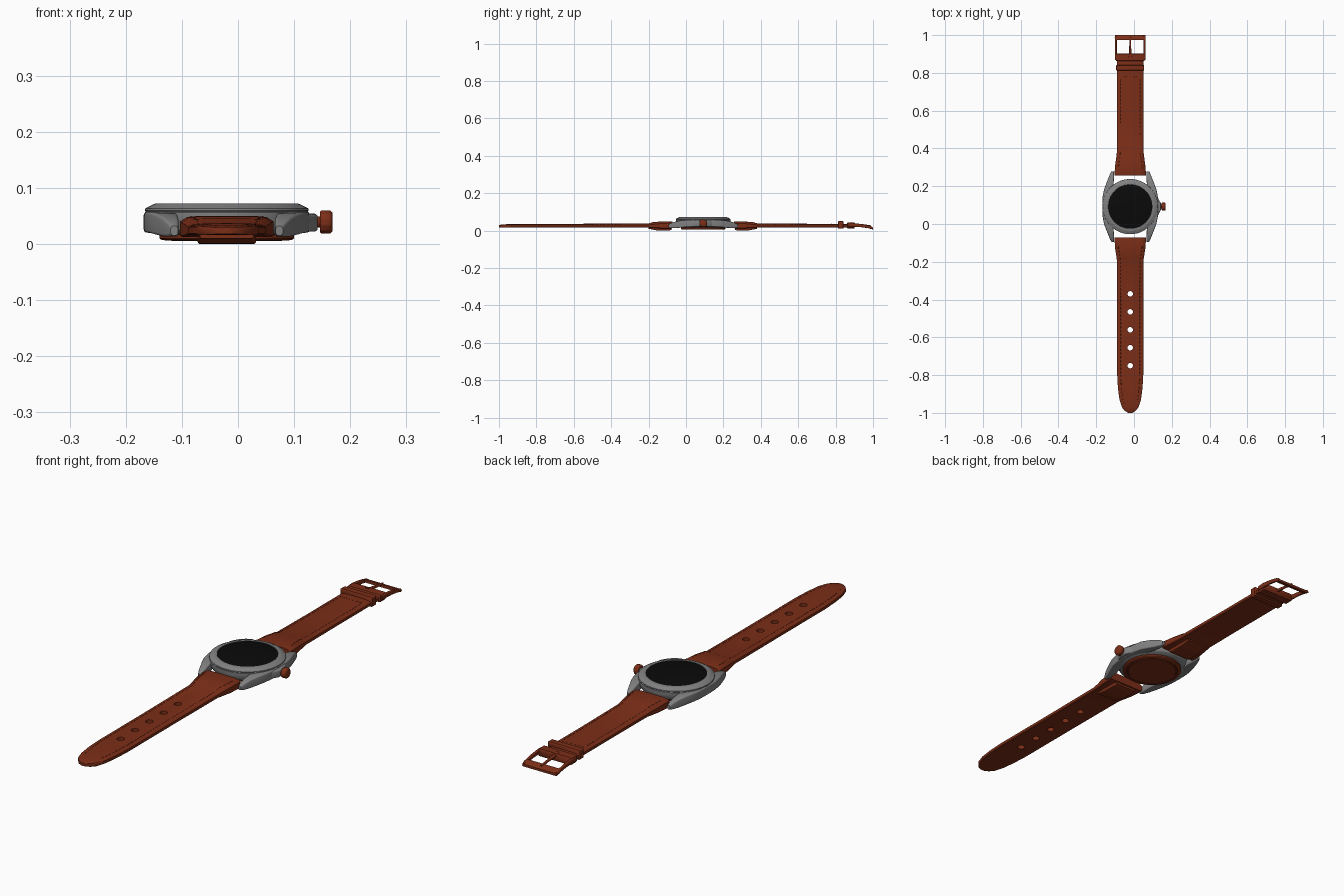
import bpy, bmesh, math

if "Cube" in bpy.data.objects:
    bpy.data.objects.remove(bpy.data.objects["Cube"])

CX, CY = -0.02, 0.092          # centre of the watch head


def material(name, rgb):
    m = bpy.data.materials.new(name)
    m.diffuse_color = (*rgb, 1)
    m.use_nodes = True
    m.node_tree.nodes["Principled BSDF"].inputs["Base Color"].default_value = m.diffuse_color
    return m


BROWN = material("brown_leather", (0.2, 0.027, 0.0085))
BLACK = material("black_glass", (0.003, 0.003, 0.003))
GREY = material("dark_steel", (0.22, 0.22, 0.22))


def smooth(ob, angle):
    bpy.ops.object.select_all(action='DESELECT')
    bpy.context.view_layer.objects.active = ob
    ob.select_set(True)
    bpy.ops.object.shade_smooth_by_angle(angle=math.radians(angle))


def finish(name, bm, mat=None, angle=35):
    bmesh.ops.recalc_face_normals(bm, faces=bm.faces)
    bmesh.ops.translate(bm, verts=bm.verts, vec=(CX, 0, 0))
    me = bpy.data.meshes.new(name)
    bm.to_mesh(me)
    bm.free()
    ob = bpy.data.objects.new(name, me)
    bpy.context.collection.objects.link(ob)
    if mat:
        me.materials.append(mat)
    smooth(ob, angle)
    return ob


def add_loft(bm, loops):
    """Skin a list of equal-length closed loops and cap both ends."""
    rings = [[bm.verts.new(p) for p in loop] for loop in loops]
    n = len(rings[0])
    for a, b in zip(rings, rings[1:]):
        for i in range(n):
            j = (i + 1) % n
            bm.faces.new((a[i], a[j], b[j], b[i]))
    bm.faces.new(rings[0])
    bm.faces.new(rings[-1][::-1])


def loft(name, loops, mat=None, angle=35):
    bm = bmesh.new()
    add_loft(bm, loops)
    return finish(name, bm, mat, angle)


def rrect(y, x0, x1, z0, z1, r=0.004, n=3):
    """Rounded rectangle in the xz plane at depth y."""
    pts = []
    for cx, cz, a0 in ((x1 - r, z1 - r, 0), (x0 + r, z1 - r, 90), (x0 + r, z0 + r, 180), (x1 - r, z0 + r, 270)):
        for k in range(n + 1):
            a = math.radians(a0 + 90 * k / n)
            pts.append((cx + r * math.cos(a), y, cz + r * math.sin(a)))
    return pts


def lathe(name, profile, mat=None, seg=96):
    """Turn an (r, z) profile about the head's vertical axis."""
    loops = [[(r * math.cos(2 * math.pi * i / seg), CY + r * math.sin(2 * math.pi * i / seg), z)
              for i in range(seg)] for r, z in profile]
    return loft(name, loops, mat, 25)


# Watch head: case with bezel, dial glass, back cover
lathe("case", [(.118, .016), (.128, .018), (.138, .025), (.144, .036), (.146, .046), (.146, .056),
               (.1445, .058), (.146, .060), (.1455, .063), (.131, .0705), (.127, .072), (.117, .072), (.115, .070)], GREY)
lathe("dial_glass", [(.116, .066), (.116, .0712), (.113, .0722)], BLACK)
lathe("back_cover", [(.12, .018), (.12, .010), (.116, .007), (.106, .006), (.104, .0075), (.100, .0075), (.098, .005)], BROWN)

# Lugs: one rail per side, running to both strap ends
half = [(0, .10, .148, .020, .057), (.05, .10, .1465, .020, .057), (.09, .095, .139, .019, .057),
        (.12, .088, .128, .016, .054), (.15, .086, .116, .013, .048), (.175, .086, .106, .013, .039),
        (.186, .087, .100, .015, .032)]
rail = [(-d, *r) for d, *r in half[:0:-1]] + half
for side, s in (("left", -1), ("right", 1)):
    loft("lugs_" + side, [[(s * x, y, z) for x, y, z in rrect(CY + d, i, o, b, t, .0055, 4)]
                          for d, i, o, b, t in rail], GREY, 50)

# Crown guard and ribbed crown
guard = [(-.085, .124), (-.05, .145), (-.03, .155), (-.018, .162), (.018, .162), (.03, .155), (.05, .145), (.085, .124)]
loft("crown_guard", [rrect(CY + d, .10, x, .022, .054, .006) for d, x in guard], GREY, 50)
teeth = 48
loft("crown", [[(x, CY + (r - rib * (i % 4 == 0)) * math.cos(2 * math.pi * i / teeth),
                 .039 + (r - rib * (i % 4 == 0)) * math.sin(2 * math.pi * i / teeth)) for i in range(teeth)]
               for x, r, rib in ((.15, .010, 0), (.166, .010, 0), (.166, .018, 0), (.169, .021, .0012),
                                 (.184, .021, .0012), (.188, .017, 0))], BROWN, 60)

# Strap halves: (y, half width, bottom, edge top, centre top)
lower = [(-.072, .083, .013, .038, .048), (-.085, .083, .012, .040, .050), (-.13, .080, .012, .038, .049),
         (-.18, .072, .014, .033, .045), (-.20, .070, .016, .031, .038), (-.50, .069, .016, .030, .037),
         (-.80, .069, .016, .030, .036), (-.87, .065, .016, .030, .036), (-.93, .057, .016, .030, .035),
         (-.97, .044, .016, .029, .034), (-.99, .028, .017, .028, .032), (-1.0, .010, .018, .027, .030)]
upper = [(.256, .083, .013, .038, .048), (.27, .083, .012, .040, .050), (.31, .080, .012, .038, .049),
         (.36, .073, .014, .033, .045), (.38, .071, .016, .031, .039), (.60, .070, .016, .030, .037),
         (.89, .070, .016, .030, .036)]


def strap_loop(y, w, z0, ze, zt):
    right = [(.95 * w, z0), (w, z0 + .003), (w, ze), (.96 * w, ze + .002), (.85 * w, zt - .002), (.6 * w, zt)]
    pts = right + [(-x, z) for x, z in right[::-1]]
    return [(x, y, z) for x, z in pts]


def at(sections, y):
    """Half width and top height of a strap at y."""
    s = sorted(sections)
    for a, b in zip(s, s[1:]):
        if a[0] <= y <= b[0]:
            t = (y - a[0]) / (b[0] - a[0])
            return a[1] + t * (b[1] - a[1]), a[4] + t * (b[4] - a[4])


strap_lower = loft("strap_lower", [strap_loop(*s) for s in lower], BROWN, 30)
loft("strap_upper", [strap_loop(*s) for s in upper], BROWN, 30)

# Buckle holes
bm = bmesh.new()
for k in range(5):
    y = -.37 - .095 * k
    add_loft(bm, [[(.0145 * math.cos(math.pi * i / 12), y + .0145 * math.sin(math.pi * i / 12), z)
                   for i in range(24)] for z in (-.05, .1)])
cutter = finish("hole_cutter", bm)
cutter.hide_render = True
mod = strap_lower.modifiers.new("holes", 'BOOLEAN')
mod.operation, mod.solver, mod.object = 'DIFFERENCE', 'EXACT', cutter
bpy.context.view_layer.objects.active = strap_lower
bpy.ops.object.modifier_apply(modifier="holes")
bpy.data.objects.remove(cutter)
smooth(strap_lower, 30)


# Stitching along both edges
def stitches(name, sections, y0, y1, cross=None):
    bm = bmesh.new()
    n = int(abs(y1 - y0) / .02)
    for k in range(n):
        y = y0 + (y1 - y0) * k / n
        w, z = at(sections, y)
        w2, z2 = at(sections, y - .012)
        for s in (-1, 1):
            a, b = s * (w - .018), s * (w2 - .018)
            add_loft(bm, [rrect(y, a - .0015, a + .0015, z - .004, z - .0002, .001, 1),
                          rrect(y - .012, b - .0015, b + .0015, z2 - .004, z2 - .0002, .001, 1)])
    if cross:
        z = at(sections, cross)[1]
        for k in range(6):
            x = -.05 + .0176 * k
            add_loft(bm, [rrect(cross + d, x, x + .012, z - .003, z + .0006, .001, 1) for d in (0, .003)])
    finish(name, bm, BROWN)


stitches("stitching_lower", lower, -.10, -.96)
stitches("stitching_upper", upper, .30, .785, .778)

# Folded pads under the lug ends
for name, ya, yb in (("pad_lower", -.078, -.20), ("pad_upper", .262, .38)):
    d = .015 if yb > ya else -.015
    loft(name, [rrect(ya, -.05, .05, .004, .020), rrect(ya + d, -.052, .052, 0, .020),
                rrect(yb - 3 * d, -.052, .052, .001, .020), rrect(yb, -.048, .048, .010, .020)], BROWN, 10)

# Keeper loop and fold around the buckle bar
for name, ya, yb, w, z0, z1 in (("keeper_loop", .812, .842, .074, .011, .051),
                                ("buckle_fold", .862, .902, .076, .012, .043)):
    e = .003
    loft(name, [rrect(ya, -w + e, w - e, z0 + e, z1 - e), rrect(ya + e, -w, w, z0, z1),
                rrect(yb - e, -w, w, z0, z1), rrect(yb, -w + e, w - e, z0 + e, z1 - e)], BROWN, 40)

# Buckle: curved side bars, end bar, tongue
path = [(.868, .020, .038), (.90, .020, .040), (.94, .018, .035), (.975, .013, .028), (.998, .007, .020)]
for side, s in (("left", -1), ("right", 1)):
    loft("buckle_side_" + side, [rrect(y, s * .076 - .005, s * .076 + .005, a, b, .003) for y, a, b in path], BROWN)
loft("buckle_end_bar", [rrect(.974, -.081, .081, .015, .027), rrect(.985, -.082, .082, .010, .026),
                        rrect(1.0, -.081, .081, .006, .016)], BROWN)
loft("buckle_tongue", [rrect(.885, -.009, .009, .030, .046), rrect(.905, -.006, .006, .027, .039),
                       rrect(.95, -.005, .005, .024, .034), rrect(.99, -.004, .004, .018, .028, .003)], BROWN)
